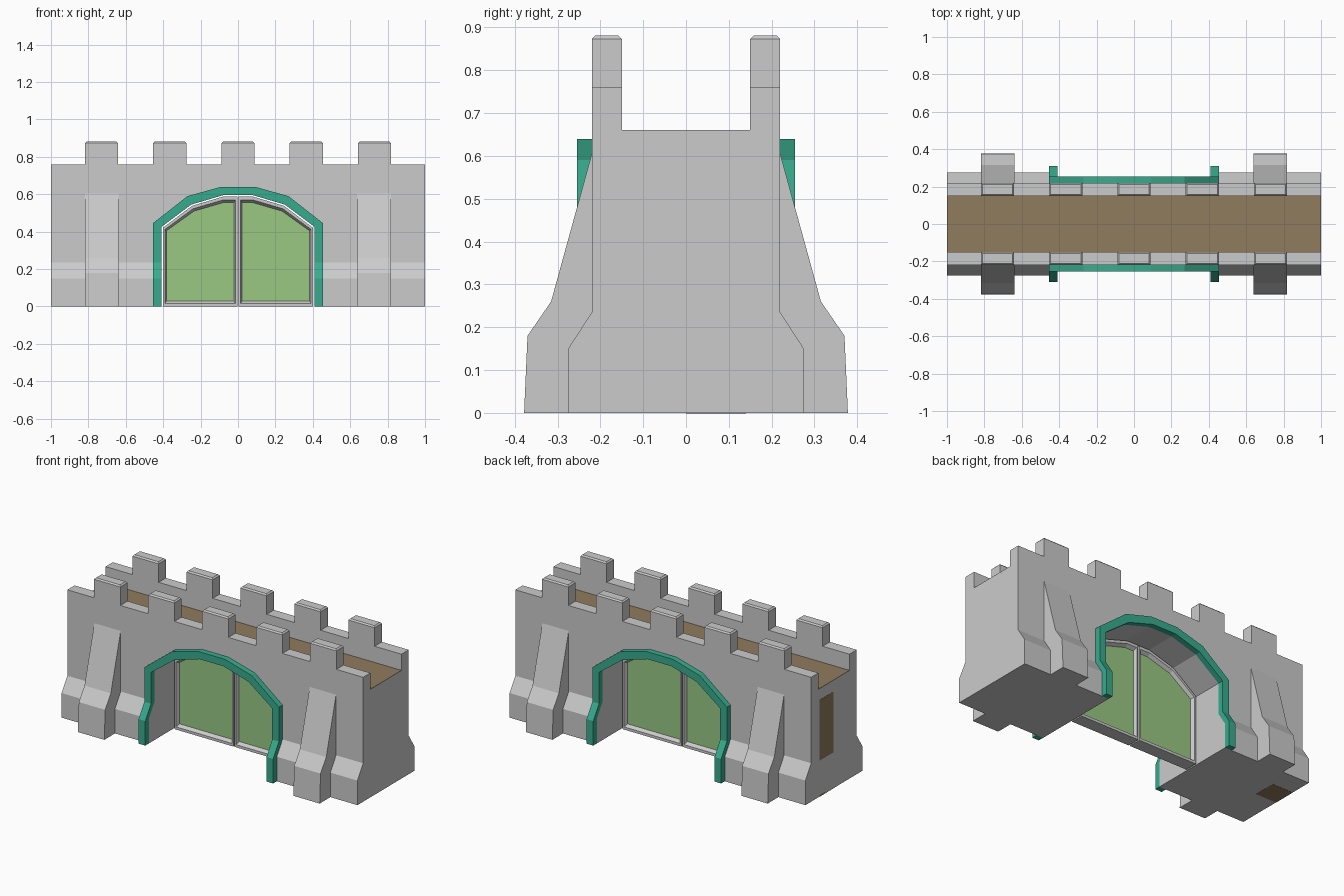
import bpy, bmesh

if "Cube" in bpy.data.objects:
    bpy.data.objects.remove(bpy.data.objects["Cube"])


def material(name, rgb):
    m = bpy.data.materials.new(name)
    m.diffuse_color = (*rgb, 1)
    m.use_nodes = True
    m.node_tree.nodes["Principled BSDF"].inputs["Base Color"].default_value = m.diffuse_color
    return m


WOOD = material("brown_wood", (0.28, 0.20, 0.11))
TRIM = material("green_trim", (0.04, 0.41, 0.27))
PANEL = material("green_panel", (0.32, 0.58, 0.23))
STONE = material("grey_stone", (0.8, 0.8, 0.8))


def loft(name, rings, mats=(), cap_mat=0):
    """Skin a list of equal-length rings into a closed solid."""
    bm = bmesh.new()
    rows = [[bm.verts.new(p) for p in r] for r in rings]
    n = len(rows[0])
    for a, b in zip(rows, rows[1:]):
        for i in range(n):
            j = (i + 1) % n
            bm.faces.new((a[i], a[j], b[j], b[i]))
    for cap in (rows[0], rows[-1]):
        bm.faces.new(cap).material_index = cap_mat
    bmesh.ops.recalc_face_normals(bm, faces=bm.faces)
    me = bpy.data.meshes.new(name)
    bm.to_mesh(me)
    bm.free()
    for m in mats:
        me.materials.append(m)
    ob = bpy.data.objects.new(name, me)
    bpy.context.collection.objects.link(ob)
    return ob


def rect(x0, x1, y0, y1, z):
    return [(x0, y0, z), (x1, y0, z), (x1, y1, z), (x0, y1, z)]


def box(name, x0, x1, y0, y1, z0, z1, mats=()):
    return loft(name, [rect(x0, x1, y0, y1, z) for z in (z0, z1)], mats)


def extrude_x(name, yz, x0, x1):
    return loft(name, [[(x, y, z) for y, z in yz] for x in (x0, x1)])


# Wall body with sloped plinth, parapets and walkway trough
half = [(0.275, 0), (0.275, 0.15), (0.22, 0.235), (0.22, 0.76), (0.15, 0.76), (0.15, 0.66)]
wall = extrude_x("wall", half + [(-y, z) for y, z in reversed(half)], -1, 1)

# Arched tunnel through the wall
arch_in = [(0.41, 0.425), (0.25, 0.545), (0.08, 0.595)]
arch_out = [(0.455, 0.445), (0.27, 0.59), (0.09, 0.64)]
side = [(0.41, -0.1)] + arch_in
hole = side + [(-x, z) for x, z in reversed(side)]
cutter = loft("tunnel_cutter", [[(x, y, z) for x, z in hole] for y in (-0.5, 0.5)])
cutter.hide_render = True
cutter.hide_viewport = True
cut = wall.modifiers.new("tunnel", "BOOLEAN")
cut.operation = "DIFFERENCE"
cut.solver = "EXACT"
cut.object = cutter

# Walkway planks and hidden wooden patches on the left end
box("walkway", -1, 1, -0.15, 0.15, 0.65, 0.661, [WOOD])
box("end_patch", -1.001, -0.99, 0.005, 0.14, 0.22, 0.59, [WOOD])
box("base_patch", -1, -0.86, 0.0, 0.14, -0.001, 0.01, [WOOD])

# Green arch surround: outer point, inner point, wall depth at each station
stations = [((0.455, z), (0.41, z), y) for z, y in ((0, 0.275), (0.15, 0.275), (0.235, 0.22))]
stations += [(o, i, 0.22) for o, i in zip(arch_out, arch_in)]
stations += [((-o[0], o[1]), (-i[0], i[1]), y) for o, i, y in reversed(stations)]

for s, label in ((-1, "front"), (1, "back")):
    loft(f"arch_trim_{label}", [
        [(o[0], s * y, o[1]), (o[0], s * (y + 0.035), o[1]),
         (i[0], s * (y + 0.035), i[1]), (i[0], s * y, i[1])]
        for o, i, y in stations], [TRIM])

    # Merlons with chamfered tops
    for k in range(5):
        x = (k - 2) * 0.365
        y0, y1 = sorted((s * 0.15, s * 0.22))
        c = 0.008
        loft(f"merlon_{label}_{k + 1}", [
            rect(x - 0.089, x + 0.089, y0, y1, 0.76),
            rect(x - 0.089, x + 0.089, y0, y1, 0.873),
            rect(x - 0.089 + c, x + 0.089 - c, y0 + c, y1 - c, 0.881)])

    # Sloping buttresses
    for cx in (-0.728, 0.728):
        prof = [(0.2, 0), (0.378, 0), (0.37, 0.18), (0.315, 0.26), (0.22, 0.605), (0.2, 0.605)]
        extrude_x(f"buttress_{label}", [(s * y, z) for y, z in prof], cx - 0.089, cx + 0.089)

# Two gate leaves: stone frame with bevelled, recessed panel on both faces
outer = [(0.004, 0), (0.402, 0), (0.402, 0.42), (0.246, 0.538), (0.078, 0.588), (0.004, 0.588)]
inner = [(0.022, 0.03), (0.382, 0.03), (0.382, 0.405), (0.235, 0.51), (0.08, 0.555), (0.022, 0.555)]
middle = [(a[0] * .45 + b[0] * .55, a[1] * .45 + b[1] * .55) for a, b in zip(outer, inner)]
layers = [(inner, -0.02), (middle, -0.04), (outer, -0.04),
          (outer, 0.04), (middle, 0.04), (inner, 0.02)]
for m, label in ((-1, "left"), (1, "right")):
    loft(f"gate_leaf_{label}", [[(m * x, y, z) for x, z in pts] for pts, y in layers],
         [STONE, PANEL], cap_mat=1)
